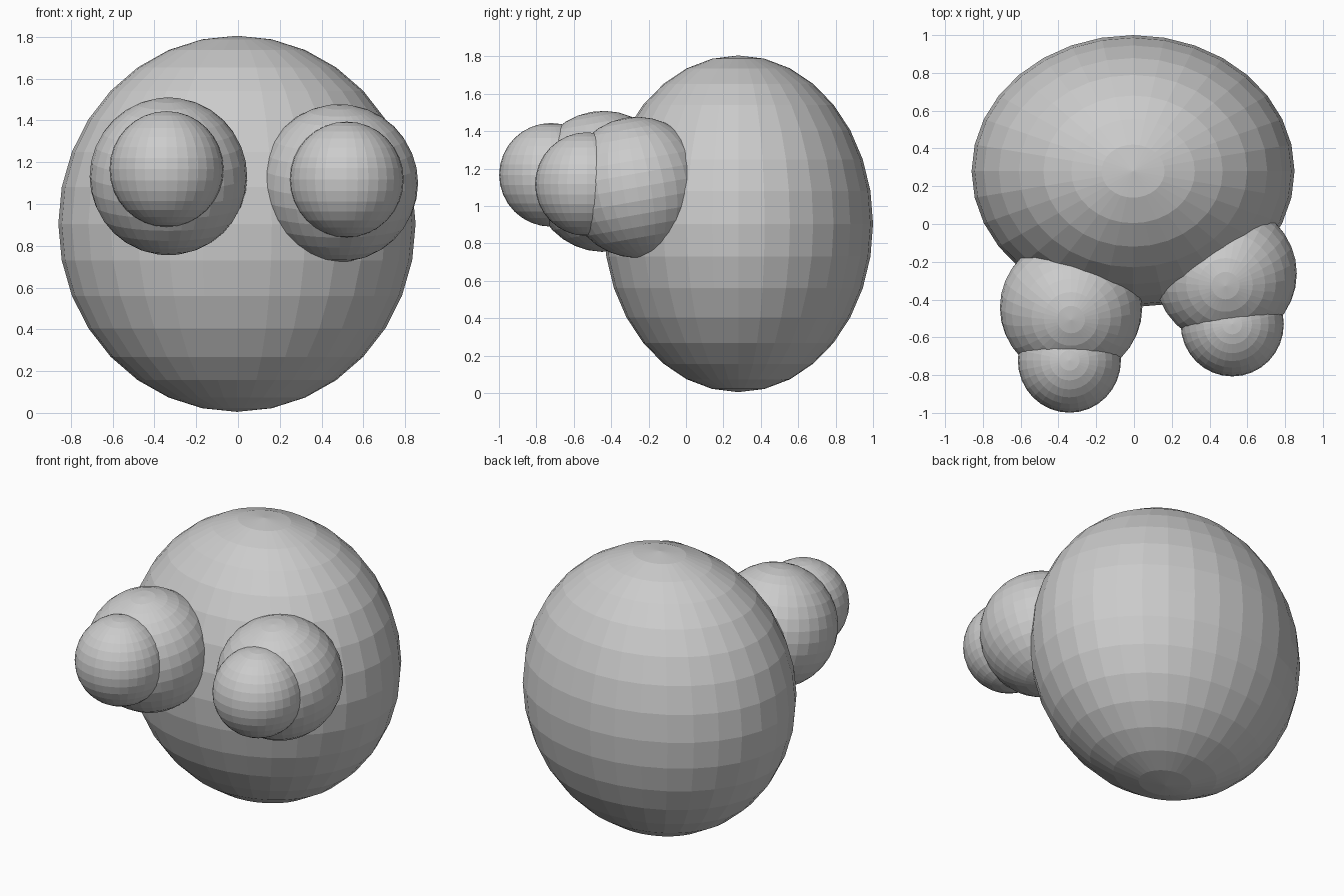
import bpy
from math import radians

if "Cube" in bpy.data.objects:
    bpy.data.objects.remove(bpy.data.objects["Cube"])


def ellipsoid(name, centre, radii, tilt=0):
    """Flat-faced 32 x 16 sphere, stretched and tipped forward."""
    bpy.ops.mesh.primitive_uv_sphere_add(segments=32, ring_count=16, radius=1, location=centre)
    ob = bpy.context.object
    ob.name = name
    ob.scale = radii
    ob.rotation_euler.x = radians(tilt)
    return ob


# Large egg-shaped body
ellipsoid("body", (-0.005, 0.28, 0.905), (0.855, 0.72, 0.9))

# Bulging eyes, each with a smaller pupil ball in front
eyes = {
    "left": ((-0.333, -0.442, 1.132), (-0.342, -0.722, 1.167)),
    "right": ((0.485, -0.262, 1.10), (0.52, -0.53, 1.117)),
}
for side, (eye, pupil) in eyes.items():
    ellipsoid(side + "_eye", eye, (0.377, 0.377, 0.377), 10)
    ellipsoid(side + "_pupil", pupil, (0.273, 0.277, 0.277))
